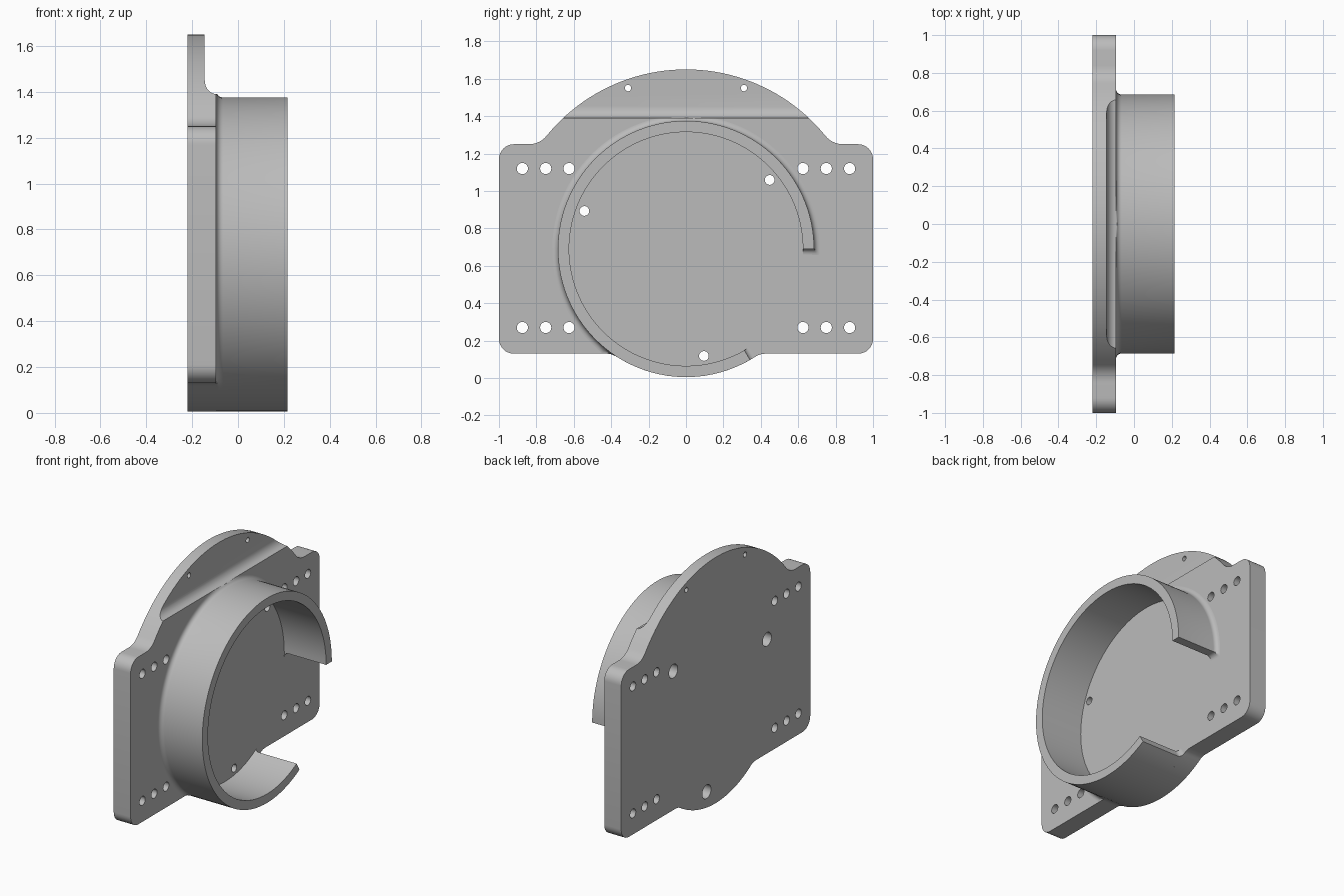
import bpy
import bmesh
from math import sin, cos, pi, sqrt, atan2, radians

cube = bpy.data.objects.get("Cube")
if cube:
    bpy.data.objects.remove(cube, do_unlink=True)

grey = bpy.data.materials.new("machined grey")
grey.use_nodes = True
grey.diffuse_color = (0.5, 0.5, 0.5, 1)
grey.node_tree.nodes["Principled BSDF"].inputs["Base Color"].default_value = (0.5, 0.5, 0.5, 1)

BACK, FACE, STEP, RIM = -0.22, -0.095, -0.145, 0.215
CZ = 0.69                      # height of the ring axis
R_OUT, R_IN, R_TOP = 0.685, 0.625, 0.96
Z_LOW, Z_HIGH, Z_STEP = 0.13, 1.25, 1.39
FILLET = 0.03


def finish(name, bm):
    bmesh.ops.recalc_face_normals(bm, faces=bm.faces)
    me = bpy.data.meshes.new(name)
    bm.to_mesh(me)
    bm.free()
    ob = bpy.data.objects.new(name, me)
    bpy.context.collection.objects.link(ob)
    me.materials.append(grey)
    return ob


def select(ob):
    bpy.ops.object.select_all(action='DESELECT')
    ob.select_set(True)
    bpy.context.view_layer.objects.active = ob


def cut(ob, cutter):
    cutter.hide_render = True
    select(ob)
    mod = ob.modifiers.new("cut", 'BOOLEAN')
    mod.operation = 'DIFFERENCE'
    mod.solver = 'EXACT'
    mod.object = cutter
    bpy.ops.object.modifier_apply(modifier=mod.name)
    bpy.data.objects.remove(cutter, do_unlink=True)


def arc(cy, cz, r, a0, a1, n):
    return [(cy + r * cos(a0 + (a1 - a0) * i / n), cz + r * sin(a0 + (a1 - a0) * i / n))
            for i in range(n + 1)]


def prism(bm, points, offset):
    face = bm.faces.new([bm.verts.new(p) for p in points])
    ext = bmesh.ops.extrude_face_region(bm, geom=[face])
    moved = [g for g in ext["geom"] if isinstance(g, bmesh.types.BMVert)]
    bmesh.ops.translate(bm, verts=moved, vec=offset)


# Plate outline: half profile from bottom centre to top centre, then mirrored
r = 0.1
yb = sqrt((R_OUT + r) ** 2 - (CZ - Z_LOW + r) ** 2)
ab = atan2(Z_LOW - r - CZ, yb)
half = arc(0, CZ, R_OUT, -pi / 2, ab, 14)
half += arc(yb, Z_LOW - r, r, ab + pi, pi / 2, 6)[1:]
c = 0.08
half += arc(1 - c, Z_LOW + c, c, -pi / 2, 0, 8)
half += arc(1 - c, Z_HIGH - c, c, 0, pi / 2, 8)
r = 0.12
yt = sqrt((R_TOP + r) ** 2 - (Z_HIGH + r - CZ) ** 2)
at = atan2(Z_HIGH + r - CZ, yt)
half += arc(yt, Z_HIGH + r, r, 1.5 * pi, at + pi, 8)
half += arc(0, CZ, R_TOP, at, pi / 2, 22)[1:]
outline = half + [(-y, z) for y, z in half[-2:0:-1]]

bm = bmesh.new()
prism(bm, [(BACK, y, z) for y, z in outline], (FACE - BACK, 0, 0))
plate = finish("mounting_plate", bm)

# Thinner upper lip with a rounded step
bm = bmesh.new()
step = [(FACE - 0.05 * sin(t), 1.45 - 0.06 * cos(t))
        for t in [i * pi / 16 for i in range(9)]]
step += [(STEP, 1.8), (0.1, 1.8), (0.1, Z_STEP)]
prism(bm, [(x, -1.2, z) for x, z in step], (0, 2.4, 0))
cut(plate, finish("step_cutter", bm))

# Holes: each cutter is a small lathe of (x, radius) stations
bm = bmesh.new()


def hole(y, z, stations, n=24):
    rings = [[bm.verts.new((x, y + rad * cos(2 * pi * i / n), z + rad * sin(2 * pi * i / n)))
              for i in range(n)] for x, rad in stations]
    for a, b in zip(rings, rings[1:]):
        for i in range(n):
            j = (i + 1) % n
            bm.faces.new((a[i], a[j], b[j], b[i]))
    bm.faces.new(rings[0])
    bm.faces.new(rings[-1])


for s in (-1, 1):
    for y in (0.625, 0.75, 0.875):
        for z in (0.27, 1.12):
            hole(s * y, z, [(-0.3, 0.03), (0, 0.03)])
    hole(s * 0.31, 1.55, [(-0.3, 0.017), (0, 0.017)])
for deg in (39.5, 159.5, 279.5):
    a = radians(deg)
    hole(0.58 * cos(a), CZ + 0.58 * sin(a),
         [(-0.3, 0.046), (-0.16, 0.046), (-0.16, 0.026), (0, 0.026)])
cut(plate, finish("hole_cutter", bm))

# Open ring: swept section with a root fillet outside and at both ends
section = [(R_IN, FACE - 0.02), (R_IN, FACE), (R_IN, RIM), (R_OUT, RIM)]
section += [(R_OUT + FILLET * (1 - cos(t)), FACE + FILLET * (1 - sin(t)))
            for t in [i * pi / 12 for i in range(7)]]
section.append((R_OUT + FILLET, FACE - 0.02))

start, end = 0.0, radians(300)
ease = [(FILLET * (1 - cos(t)) / 0.655, FILLET * (1 - sin(t)))
        for t in [i * pi / 12 for i in range(7)]]
stations = [(start - d, FACE + h) for d, h in reversed(ease)]
stations += [(start + (end - start) * i / 100, RIM) for i in range(101)]
stations += [(end + d, FACE + h) for d, h in ease]


def limit(rad, a):
    # keep the root fillet inside the plate edge and below the step
    s = sin(a)
    if s < -0.1:
        rad = min(rad, (CZ - Z_LOW) / -s)
    elif s > 0.1:
        rad = min(rad, (Z_STEP - CZ) / s)
    return max(rad, R_OUT)


bm = bmesh.new()
loops = []
for a, top in stations:
    loop = []
    for rad, x in section:
        if rad > R_OUT:
            rad = limit(rad, a)
        loop.append(bm.verts.new((min(x, top), rad * cos(a), CZ + rad * sin(a))))
    loops.append(loop)
n = len(section)
for p, q in zip(loops, loops[1:]):
    for i in range(n):
        j = (i + 1) % n
        bm.faces.new((p[i], p[j], q[j], q[i]))
bm.faces.new(loops[0])
bm.faces.new(loops[-1])
bmesh.ops.remove_doubles(bm, verts=bm.verts, dist=0.0002)
bmesh.ops.dissolve_degenerate(bm, edges=bm.edges, dist=0.0002)
ring = finish("open_ring", bm)

for ob in (plate, ring):
    select(ob)
    bpy.ops.object.shade_smooth_by_angle(angle=radians(30))
